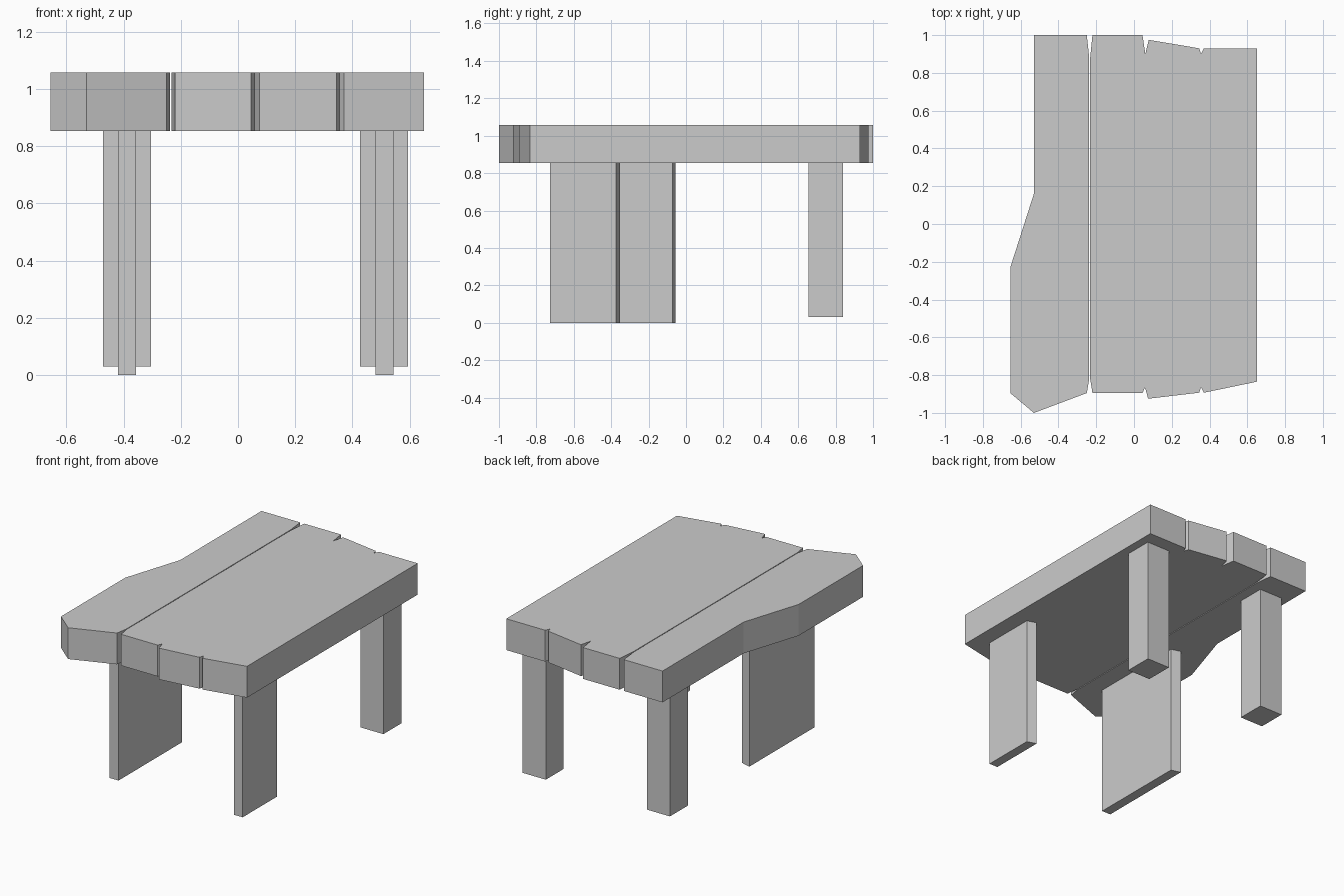
import bpy, bmesh

if "Cube" in bpy.data.objects:
    bpy.data.objects.remove(bpy.data.objects["Cube"])

gray = bpy.data.materials.new("plain_gray")
gray.diffuse_color = (0.6, 0.6, 0.6, 1)
gray.use_nodes = True
gray.node_tree.nodes["Principled BSDF"].inputs["Base Color"].default_value = gray.diffuse_color


def prism(name, outline, z0, z1):
    """Extrude a plan outline from z0 up to z1."""
    bm = bmesh.new()
    base = bm.faces.new([bm.verts.new((x, y, z0)) for x, y in outline])
    top = bmesh.ops.extrude_face_region(bm, geom=[base])["geom"]
    for v in top:
        if isinstance(v, bmesh.types.BMVert):
            v.co.z = z1
    bmesh.ops.recalc_face_normals(bm, faces=bm.faces)
    mesh = bpy.data.meshes.new(name)
    bm.to_mesh(mesh)
    bm.free()
    mesh.materials.append(gray)
    obj = bpy.data.objects.new(name, mesh)
    bpy.context.collection.objects.link(obj)
    return obj


LEG_TOP, TOP = 0.853, 1.058

# Tabletop: a loose bent plank beside three joined planks with end notches
prism("bent_plank", [
    (-0.53, 1.0), (-0.655, -0.23)][:1] + [
    (-0.53, 0.16), (-0.655, -0.23), (-0.655, -0.895), (-0.53, -1.0),
    (-0.25, -0.895), (-0.237, -0.82), (-0.237, 0.88), (-0.25, 1.0)], LEG_TOP, TOP)
prism("joined_planks", [
    (-0.22, 1.0), (-0.232, 0.88), (-0.232, -0.82), (-0.22, -0.895),
    (0.045, -0.895), (0.058, -0.865), (0.075, -0.925),
    (0.345, -0.893), (0.355, -0.865), (0.37, -0.893), (0.65, -0.835),
    (0.65, 0.93), (0.37, 0.93), (0.355, 0.90), (0.345, 0.93),
    (0.078, 0.975), (0.06, 0.90), (0.045, 1.0)], LEG_TOP, TOP)

# Front legs: upright boards with a slightly skewed back edge
for name, x0, x1, y_in, y_out in (("front_left_leg", -0.42, -0.356, -0.055, -0.073),
                                  ("front_right_leg", 0.481, 0.543, -0.353, -0.373)):
    prism(name, [(x0, -0.727), (x1, -0.727), (x1, y_out), (x0, y_in)], 0, LEG_TOP)

# Back legs: shorter square posts
for name, x0, x1 in (("back_left_leg", -0.472, -0.304),
                     ("back_right_leg", 0.427, 0.594)):
    prism(name, [(x0, 0.655), (x1, 0.655), (x1, 0.84), (x0, 0.84)], 0.03, LEG_TOP)
